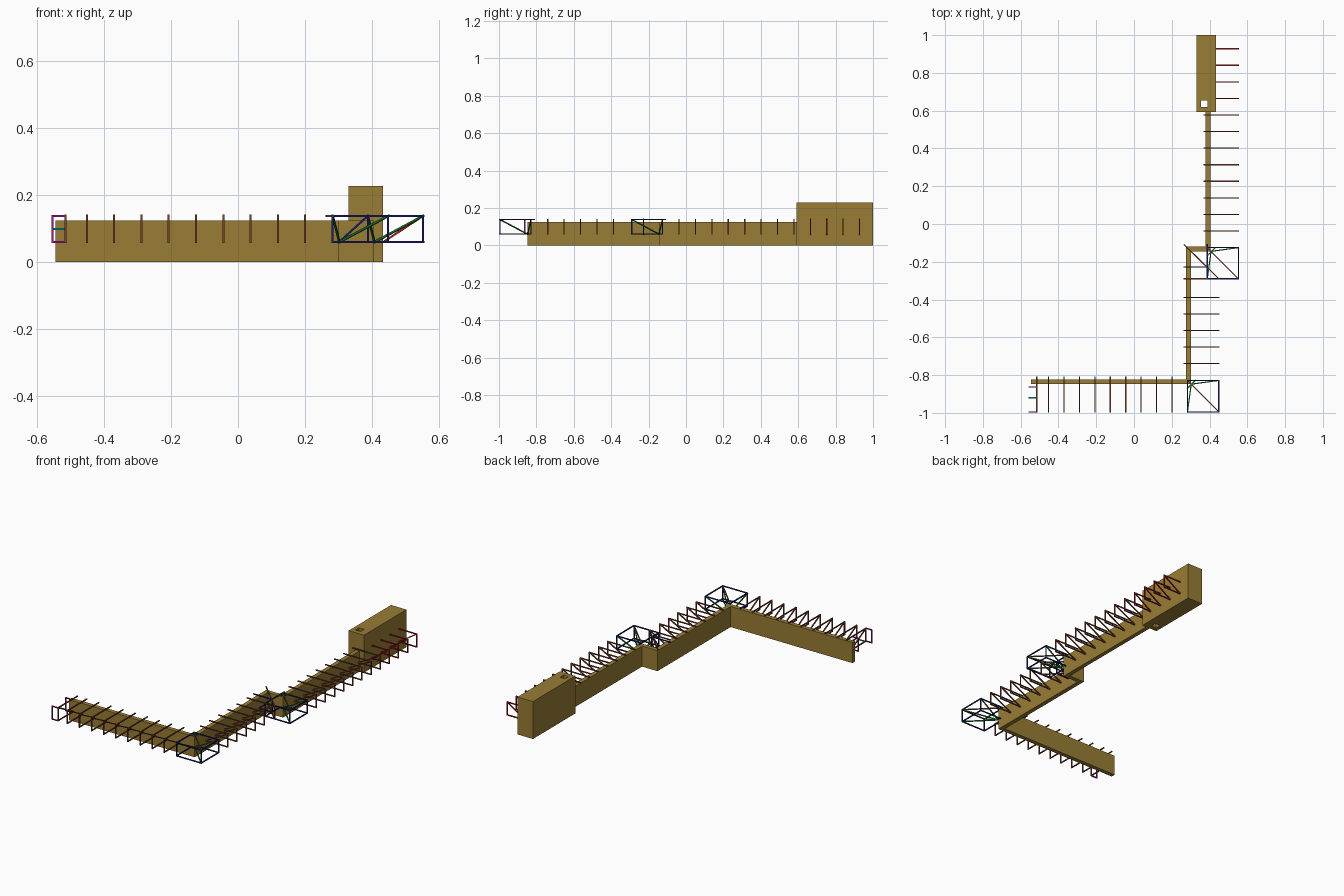
import bpy, bmesh
from mathutils import Vector

if "Cube" in bpy.data.objects:
    bpy.data.objects.remove(bpy.data.objects["Cube"])

ZB, ZT, R = 0.06, 0.138, 0.006   # lower rail, upper rail, timber thickness


def material(name, rgb):
    m = bpy.data.materials.new(name)
    m.diffuse_color = (*rgb, 1)
    m.use_nodes = True
    m.node_tree.nodes["Principled BSDF"].inputs["Base Color"].default_value = m.diffuse_color
    return m


STONE = material("stone", (0.32, 0.205, 0.036))
BROWN = material("brown_timber", (0.2, 0.05, 0.025))
RED = material("red_timber", (0.35, 0.01, 0.01))
GREEN = material("green_timber", (0.01, 0.2, 0.02))
NAVY = material("navy_timber", (0.01, 0.01, 0.15))
MAGENTA = material("magenta_timber", (0.35, 0.01, 0.25))
CYAN = material("cyan_timber", (0.0, 0.3, 0.35))


def finish(name, bm, mat):
    bmesh.ops.recalc_face_normals(bm, faces=bm.faces)
    me = bpy.data.meshes.new(name)
    bm.to_mesh(me)
    bm.free()
    me.materials.append(mat)
    ob = bpy.data.objects.new(name, me)
    bpy.context.collection.objects.link(ob)
    return ob


def prism(name, outline, z0, z1, mat):
    bm = bmesh.new()
    face = bm.faces.new([bm.verts.new((x, y, z0)) for x, y in outline])
    ext = bmesh.ops.extrude_face_region(bm, geom=[face], use_keep_orig=True)
    for v in ext["geom"]:
        if isinstance(v, bmesh.types.BMVert):
            v.co.z = z1
    return finish(name, bm, mat)


def rect(x0, x1, y0, y1):
    return [(x0, y0), (x1, y0), (x1, y1), (x0, y1)]


def timbers(name, segments, mat):
    """Square bars joining pairs of points, one object."""
    bm = bmesh.new()
    for a, b in segments:
        a, b = Vector(a), Vector(b)
        d = (b - a).normalized()
        side = d.cross(Vector((0, 0, 1)))
        side = side.normalized() if side.length > 1e-4 else Vector((1, 0, 0))
        up = side.cross(d).normalized()
        h = R / 2
        a, b = a - d * h, b + d * h
        ends = [[bm.verts.new(p + side * s * h + up * t * h)
                 for s, t in ((-1, -1), (1, -1), (1, 1), (-1, 1))] for p in (a, b)]
        bm.faces.new(ends[0])
        bm.faces.new(ends[1])
        for i in range(4):
            j = (i + 1) % 4
            bm.faces.new((ends[0][i], ends[0][j], ends[1][j], ends[1][i]))
    return finish(name, bm, mat)


def bracket(back, wall, tip):
    """Upper beam, lower beam, outer post and diagonal brace, in plan points."""
    return [((*back, ZT), (*tip, ZT)), ((*wall, ZB), (*tip, ZB)),
            ((*tip, ZB), (*tip, ZT)), ((*wall, ZB), (*tip, ZT))]


# Stepped wall
prism("wall", [(-.545, -.848), (.302, -.848), (.302, -.145), (.405, -.145),
               (.405, .60), (.379, .60), (.379, -.119), (.275, -.119),
               (.275, -.822), (-.545, -.822)], 0, .125, STONE)

# Tower with a square shaft cut right through
tower = prism("tower", rect(.33, .434, .592, 1.0), 0, .228, STONE)
cutter = prism("shaft_cutter", rect(.355, .39, .62, .655), -.1, .4, STONE)
cutter.hide_render = True
cutter.hide_viewport = True
cut = tower.modifiers.new("shaft", "BOOLEAN")
cut.operation = "DIFFERENCE"
cut.solver = "EXACT"
cut.object = cutter

# Repeating brackets along each stretch of wall
segs = []
for i in range(9):
    x = -.452 + i * .0816
    segs += bracket((x, -.81), (x, -.848), (x, -.995))
timbers("front_wall_brackets", segs, BROWN)

segs = []
for i in range(5):
    y = -.739 + i * .0877
    segs += bracket((.266, y), (.302, y), (.449, y))
timbers("middle_wall_brackets", segs, BROWN)

segs = []
for i in range(8):
    y = -.037 + i * .0877
    segs += bracket((.37, y), (.405, y), (.553, y))
timbers("rear_wall_brackets", segs, BROWN)

segs = []
for i in range(4):
    y = .665 + i * .0877
    segs += bracket((.434, y), (.434, y), (.553, y))
timbers("tower_brackets", segs, RED)

# Boxed brackets around the two outer corners
for label, x0, x1, y0, y1 in (("front", .283, .449, -.995, -.828),
                              ("rear", .388, .553, -.29, -.125)):
    box = []
    plan = rect(x0, x1, y0, y1)
    for i in range(4):
        p, q = plan[i], plan[(i + 1) % 4]
        box += [((*p, z), (*q, z)) for z in (ZB, ZT)]
        if i != 3:
            box.append(((*p, ZB), (*p, ZT)))
    timbers(label + "_corner_frame", box, NAVY)
    w = .02
    timbers(label + "_corner_braces", [
        ((x0 + w, y1 - w, ZB), (x1, y0, ZT)),
        ((x0 + w, y1 - w, ZB), (x1, y0, ZB)),
        ((x0 + w, y1 - w, ZB), (x1, y1, ZT)),
        ((x0 + w, y1 - w, ZB), (x0, y0, ZT)),
        ((x0, y1 - .042, ZT), (x0 + .042, y1, ZT))], GREEN)
    timbers(label + "_corner_diagonal",
            [((x0, y1, ZT), (x1, y0, ZT))], BROWN)

# Inner corner frame beside the step
timbers("inner_corner_frame", [
    ((.266, -.227, ZT), (.388, -.227, ZT)), ((.302, -.227, ZB), (.388, -.227, ZB)),
    ((.388, -.227, ZB), (.388, -.227, ZT)), ((.302, -.227, ZB), (.388, -.227, ZT)),
    ((.388, -.11, ZT), (.388, -.227, ZT)), ((.388, -.145, ZB), (.388, -.227, ZB))], NAVY)
timbers("inner_corner_diagonal", [
    ((.266, -.11, ZT), (.449, -.29, ZT)), ((.302, -.145, ZB), (.449, -.29, ZT)),
    ((.449, -.29, ZB), (.449, -.29, ZT)), ((.302, -.145, ZB), (.449, -.29, ZB))], BROWN)
timbers("inner_corner_bracket", bracket((.266, -.29), (.302, -.29), (.449, -.29)), BROWN)

# End frame at the left of the front wall
timbers("end_bracket", bracket((-.515, -.81), (-.515, -.848), (-.515, -.995)), BROWN)
ends = []
for y in (-.862, -.995):
    ends += [((-.515, y, z), (-.555, y, z)) for z in (ZB, ZT)]
    ends.append(((-.555, y, ZB), (-.555, y, ZT)))
timbers("end_frame", ends, MAGENTA)
timbers("end_rail", [((-.515, -.92, .099), (-.555, -.92, .099))], CYAN)
